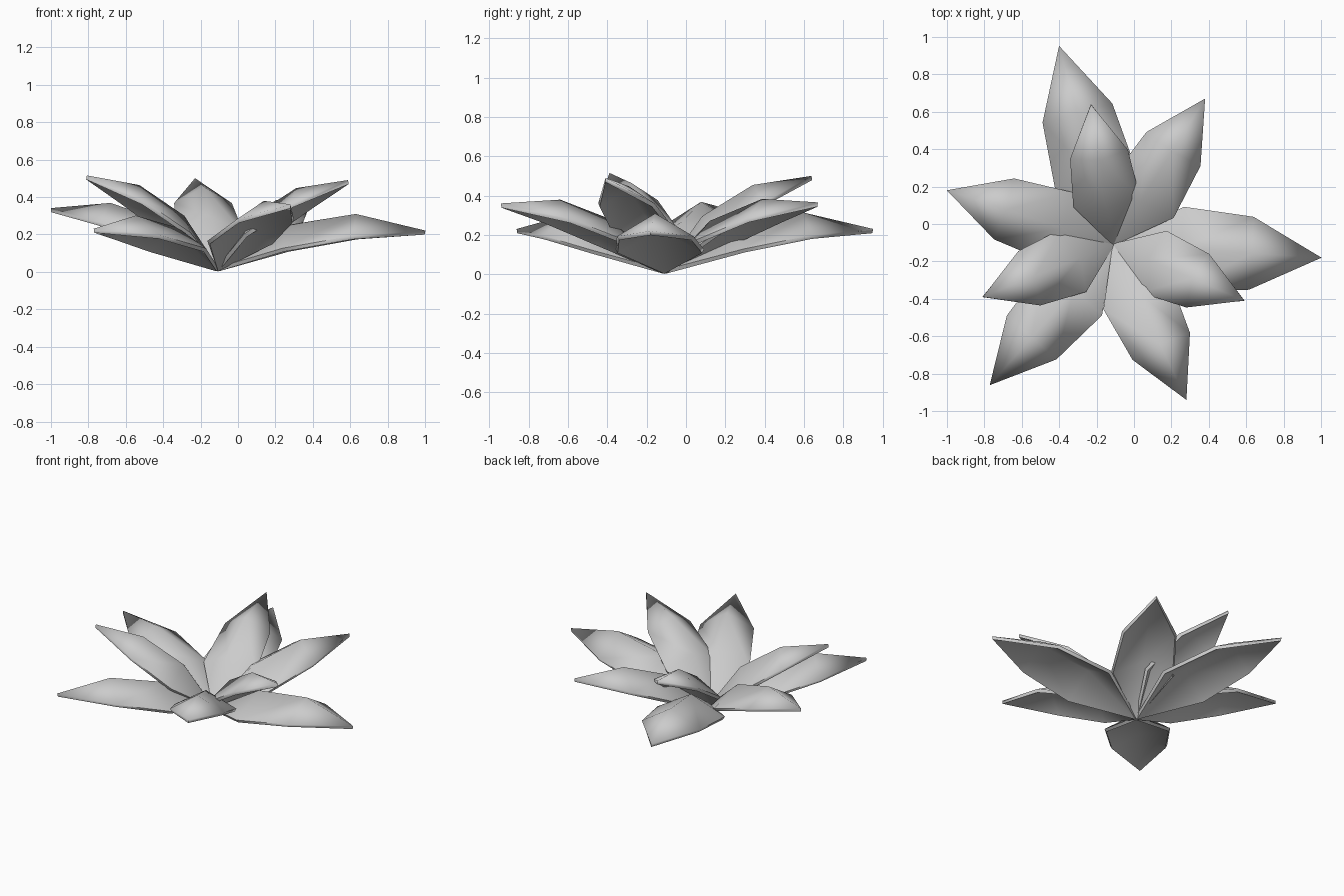
import bpy, bmesh, math
from mathutils import Vector

cube = bpy.data.objects.get("Cube")
if cube:
    bpy.data.objects.remove(cube)

# Plain grey petal material
grey = bpy.data.materials.new("petal grey")
grey.use_nodes = True
colour = (0.6, 0.6, 0.6, 1)
grey.diffuse_color = colour
grey.node_tree.nodes["Principled BSDF"].inputs["Base Color"].default_value = colour

BASE = Vector((-0.11, -0.11, 0.012))

# Petal cross-sections as fractions of length: (distance, half width, rim height, ridge height)
STATIONS = [(0.335, 0.195, 0.035, 0.14), (0.67, 0.168, 0.035, 0.135)]


def make_petal(name, tip):
    """Folded leaf with a raised ridge, pointed at both ends."""
    axis = Vector(tip) - BASE
    side = Vector((0, 0, 1)).cross(axis).normalized() * axis.length
    up = axis.cross(side).normalized() * axis.length

    bm = bmesh.new()
    root = bm.verts.new(BASE)
    end = bm.verts.new(tip)
    rows = []
    for t, w, rim, ridge in STATIONS:
        rows.append([bm.verts.new(BASE + axis * (t + lean) + side * w * s + up * h)
                     for s, h, lean in ((-1, rim, 0), (0, ridge, 0.02), (1, rim, 0))])
    a, b = rows
    for i in range(2):
        bm.faces.new((root, a[i], a[i + 1]))
        bm.faces.new((a[i], b[i], b[i + 1], a[i + 1]))
        bm.faces.new((b[i], end, b[i + 1]))
    bmesh.ops.recalc_face_normals(bm, faces=bm.faces)
    if sum(f.normal.z for f in bm.faces) < 0:
        bmesh.ops.reverse_faces(bm, faces=bm.faces)
    mesh = bpy.data.meshes.new(name)
    bm.to_mesh(mesh)
    bm.free()
    mesh.materials.append(grey)

    obj = bpy.data.objects.new(name, mesh)
    bpy.context.collection.objects.link(obj)
    # Thin shell, smooth across the ridge and sharp at the rim
    shell = obj.modifiers.new("thickness", 'SOLIDIFY')
    shell.thickness = 0.022
    shell.offset = 0
    bpy.ops.object.select_all(action='DESELECT')
    obj.select_set(True)
    bpy.context.view_layer.objects.active = obj
    bpy.ops.object.modifier_apply(modifier=shell.name)
    bpy.ops.object.shade_smooth_by_angle(angle=math.radians(75))


# Three rings of three petals, from low and long to steep and short
RINGS = {
    "outer_petal": [(1.0, -0.18, 0.21), (-0.40, 0.95, 0.22), (-0.77, -0.86, 0.22)],
    "middle_petal": [(0.28, -0.94, 0.35), (-1.0, 0.18, 0.33), (0.38, 0.67, 0.355)],
    "inner_petal": [(-0.23, 0.64, 0.49), (0.59, -0.41, 0.48), (-0.81, -0.39, 0.505)],
}
for ring, tips in RINGS.items():
    for i, tip in enumerate(tips):
        make_petal(f"{ring}_{i + 1}", tip)
